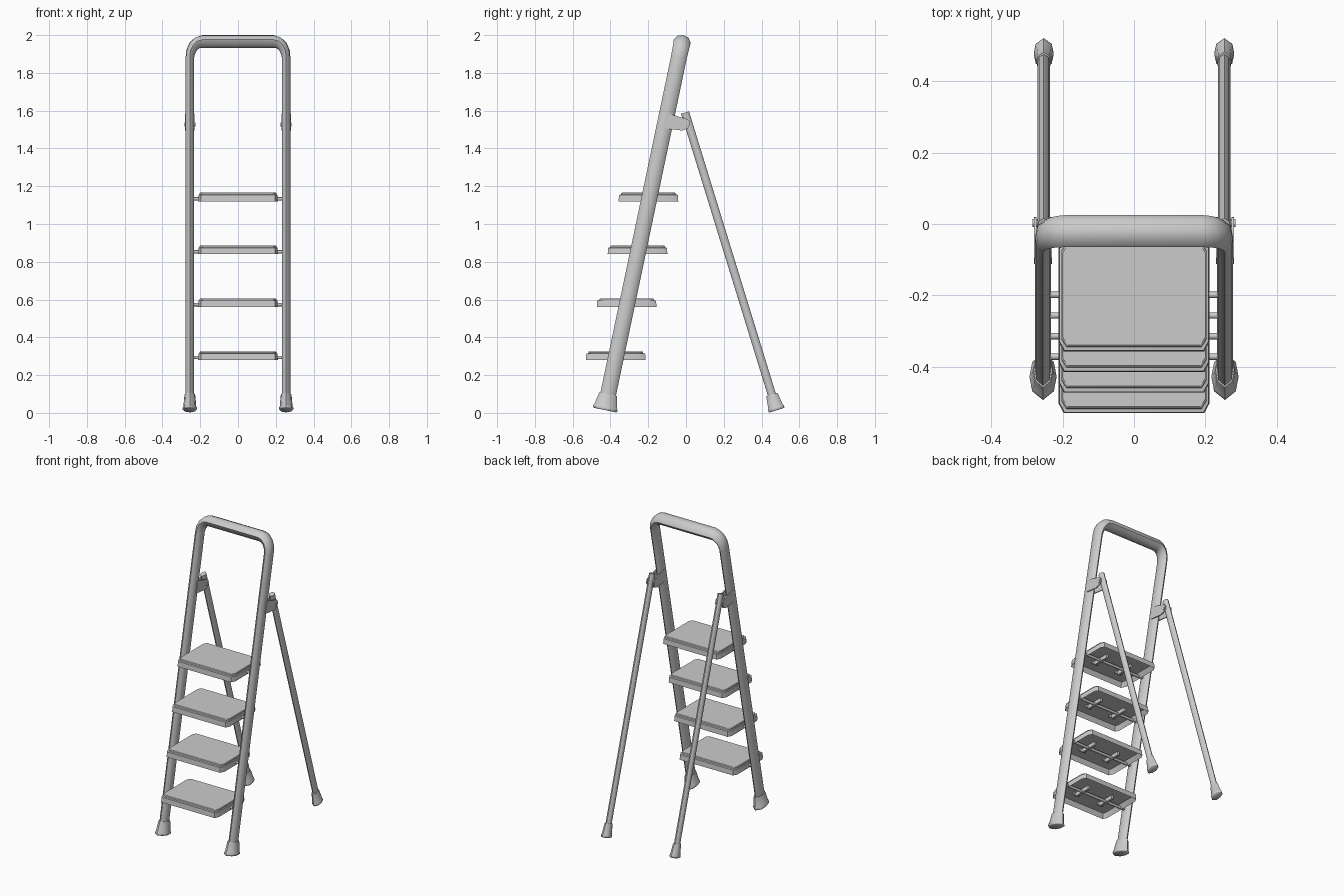
import bpy, bmesh, math
from mathutils import Vector

if "Cube" in bpy.data.objects:
    bpy.data.objects.remove(bpy.data.objects["Cube"])

# unit cross-section shared by tubes and feet (oval, eight sides)
OVAL = [(1, 0), (.8, .62), (0, 1), (-.8, .62), (-1, 0), (-.8, -.62), (0, -1), (.8, -.62)]
X = Vector((1, 0, 0))


def skin(name, rings, mirror=False, closed=False, angle=50):
    """Loft rings of points into a solid; closed joins last ring to first."""
    bm = bmesh.new()
    vr = [[bm.verts.new(p) for p in r] for r in rings]
    n = len(vr[0])
    pairs = list(zip(vr, vr[1:]))
    if closed:
        pairs.append((vr[-1], vr[0]))
    else:
        bm.faces.new(vr[0])
        bm.faces.new(vr[-1])
    for a, b in pairs:
        for i in range(n):
            j = (i + 1) % n
            bm.faces.new((a[i], a[j], b[j], b[i]))
    bmesh.ops.recalc_face_normals(bm, faces=bm.faces)
    me = bpy.data.meshes.new(name)
    bm.to_mesh(me)
    bm.free()
    me.polygons.foreach_set("use_smooth", [True] * len(me.polygons))
    me.set_sharp_from_angle(angle=math.radians(angle))
    ob = bpy.data.objects.new(name, me)
    bpy.context.collection.objects.link(ob)
    if mirror:
        ob.modifiers.new("mirror", 'MIRROR')
    return ob


def oval(c, u, v, a, b):
    return [c + u * (a * p) + v * (b * q) for p, q in OVAL]


def along(name, base, axis, stations):
    """Straight mirrored oval part: stations are (distance, half x, half depth)."""
    axis = axis.normalized()
    depth = axis.cross(X)
    return skin(name, [oval(base + axis * t, X, depth, a, b) for t, a, b in stations], True)


def octagon(cy, z, hx, hy, cx, cyy):
    pts = [(hx, hy - cyy), (hx - cx, hy), (-hx + cx, hy), (-hx, hy - cyy),
           (-hx, -hy + cyy), (-hx + cx, -hy), (hx - cx, -hy), (hx, -hy + cyy)]
    return [Vector((x, cy + y, z)) for x, y in pts]


def box(name, x0, x1, y0, y1, z0, z1, mirror=False):
    return skin(name, [[Vector(p) for p in ((x0, y0, z), (x1, y0, z), (x1, y1, z), (x0, y1, z))]
                       for z in (z0, z1)], mirror)


def leg_y(z):
    return -.02 - .21 * (1.966 - z)


# front frame: one bent tube, thicker across the top handle
lean = Vector((0, .21, 1)).normalized()
normal = lean.cross(X)
half = [(.255, .03, 0, .0225, .042), (.255, 1.7, 0, .0225, .042)]
for k in range(5):
    t = math.radians(22.5 * k)
    f = k / 4
    half.append((.19 + .065 * math.cos(t), 1.88 + .086 * math.sin(t), t, .0225 + .0115 * f, .042 + .004 * f))
path = half + [(-x, z, math.pi - t, w, d) for x, z, t, w, d in reversed(half)]
skin("front_frame", [oval(Vector((x, leg_y(z), z)), X * math.cos(t) + lean * math.sin(t), normal, w, d)
                     for x, z, t, w, d in path])

# front feet
along("front_foot", Vector((.255, leg_y(.015), .015)), lean,
      [(0, .034, .060), (.004, .038, .066), (.014, .038, .066), (.02, .034, .061),
       (.078, .029, .050), (.086, .026, .047)])

# rear legs and feet
top, bottom = Vector((.253, -.005, 1.59)), Vector((.253, .48, .014))
rise = top - bottom
along("rear_leg", bottom, rise, [(.02, .017, .022), (rise.length, .017, .022)])
along("rear_foot", bottom, rise,
      [(0, .024, .040), (.004, .028, .044), (.014, .028, .044), (.02, .025, .040),
       (.08, .021, .032), (.087, .019, .029)])

# hinge brackets: two plates each side plus a pivot pin
plate = [(-.112, 1.505), (-.02, 1.495), (.008, 1.505), (.02, 1.525), (.018, 1.545), (.008, 1.555), (-.095, 1.585)]
for name, x0, x1 in (("bracket_inner", .2295, .236), ("bracket_outer", .274, .2805)):
    skin(name, [[Vector((x, y, z)) for y, z in plate] for x in (x0, x1)], True, angle=30)


def rod(name, x0, x1, y, z, r, mirror=False):
    circ = [(math.cos(i * math.pi / 4) * r, math.sin(i * math.pi / 4) * r) for i in range(8)]
    return skin(name, [[Vector((x, y + a, z + b)) for a, b in circ] for x in (x0, x1)], mirror)


rod("pivot_pin", .226, .284, .003, 1.527, .011, True)

# steps: hollow tray with raised tread, cross rod and clips underneath
for i in range(4):
    z, y = .28 + .28 * i, -.372 + .0577 * i
    hx, hy = .211, .158
    skin(f"step_{i + 1}", [
        octagon(y, z, hx, hy, .014, .026),
        octagon(y, z + .034, hx - .002, hy - .002, .014, .026),
        octagon(y, z + .036, hx - .008, hy - .012, .014, .022),
        octagon(y, z + .043, hx - .008, hy - .014, .014, .022),
        octagon(y, z + .046, hx - .011, hy - .018, .014, .022)], angle=30)
    tray = bpy.data.objects[f"step_{i + 1}"]
    bm = bmesh.new()
    bm.from_mesh(tray.data)
    bm.faces.ensure_lookup_table()
    under = min(bm.faces, key=lambda f: f.calc_center_median().z)
    bmesh.ops.inset_region(bm, faces=[under], thickness=.018)
    bmesh.ops.translate(bm, verts=under.verts[:], vec=(0, 0, .03))
    bm.to_mesh(tray.data)
    bm.free()
    tray.data.set_sharp_from_angle(angle=math.radians(30))
    rod(f"step_rod_{i + 1}", -.245, .245, y - .0, z + .013, .009)
    box(f"step_clip_{i + 1}", .085, .1, y - .06, y + .06, z + .006, z + .031, True)
    box(f"step_clip_end_{i + 1}", .07, .115, y - .066, y - .058, z + .012, z + .031, True)
